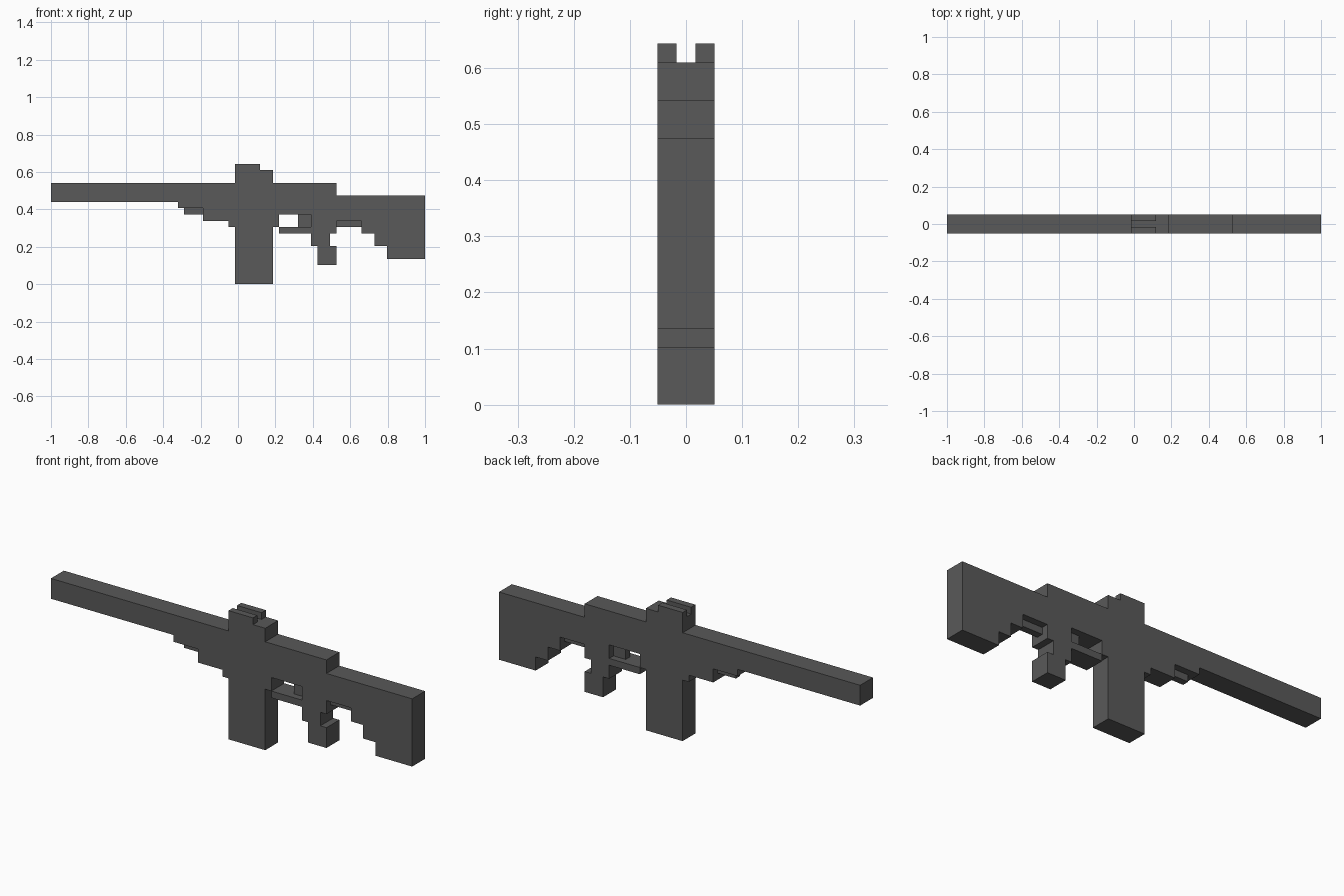
import bpy, bmesh

if "Cube" in bpy.data.objects:
    bpy.data.objects.remove(bpy.data.objects["Cube"])

U = 2 / 59          # size of one block unit
HALF = 29.5         # half the length in units

metal = bpy.data.materials.new("dark_grey")
metal.diffuse_color = (0.1, 0.1, 0.1, 1)
metal.use_nodes = True
metal.node_tree.nodes["Principled BSDF"].inputs["Base Color"].default_value = metal.diffuse_color


def extrude_profile(name, points, y0=-1.5, y1=1.5):
    """Extrude a side-view outline (x, z in block units) from y0 to y1."""
    bm = bmesh.new()
    verts = [bm.verts.new(((x - HALF) * U, y0 * U, z * U)) for x, z in points]
    face = bm.faces.new(verts)
    moved = bmesh.ops.extrude_face_region(bm, geom=[face])["geom"]
    bmesh.ops.translate(bm, vec=(0, (y1 - y0) * U, 0),
                        verts=[v for v in moved if isinstance(v, bmesh.types.BMVert)])
    bmesh.ops.recalc_face_normals(bm, faces=bm.faces)
    mesh = bpy.data.meshes.new(name)
    bm.to_mesh(mesh)
    bm.free()
    mesh.materials.append(metal)
    obj = bpy.data.objects.new(name, mesh)
    bpy.context.collection.objects.link(obj)
    return obj


def block(name, x0, x1, z0, z1, y0=-1.5, y1=1.5):
    return extrude_profile(name, [(x0, z0), (x1, z0), (x1, z1), (x0, z1)], y0, y1)


# Main body: barrel, handguard, magazine, grip and stock in one outline
extrude_profile("body", [
    # barrel underside and stepped handguard
    (0, 13), (20, 13), (20, 12), (24, 12), (24, 10), (28, 10), (28, 9),
    # magazine
    (29, 9), (29, 0), (35, 0), (35, 9), (36, 9), (36, 11),
    # pistol grip
    (41, 11), (41, 6), (42, 6), (42, 3), (45, 3), (45, 6), (44, 6),
    (44, 8), (45, 8), (45, 10),
    # stepped stock
    (49, 10), (49, 8), (51, 8), (51, 6), (53, 6), (53, 4), (59, 4), (59, 14),
    # top line and sight base
    (45, 14), (45, 16), (35, 16), (35, 18), (29, 18), (29, 16), (0, 16),
])

# Trigger guard
block("trigger_guard", 36, 41, 8, 9)

# Narrow centre parts, one unit thick
block("trigger", 39, 41, 9, 11, -0.5, 0.5)
block("handguard_rib", 21, 24, 11, 12, -0.5, 0.5)
block("stock_rib", 45, 49, 9, 10, -0.5, 0.5)

# Two sight rails with a notch between them
for label, side in (("front", -1), ("back", 1)):
    ys = sorted((side * 0.5, side * 1.5))
    block("sight_rail_" + label, 29, 33, 18, 19, *ys)
